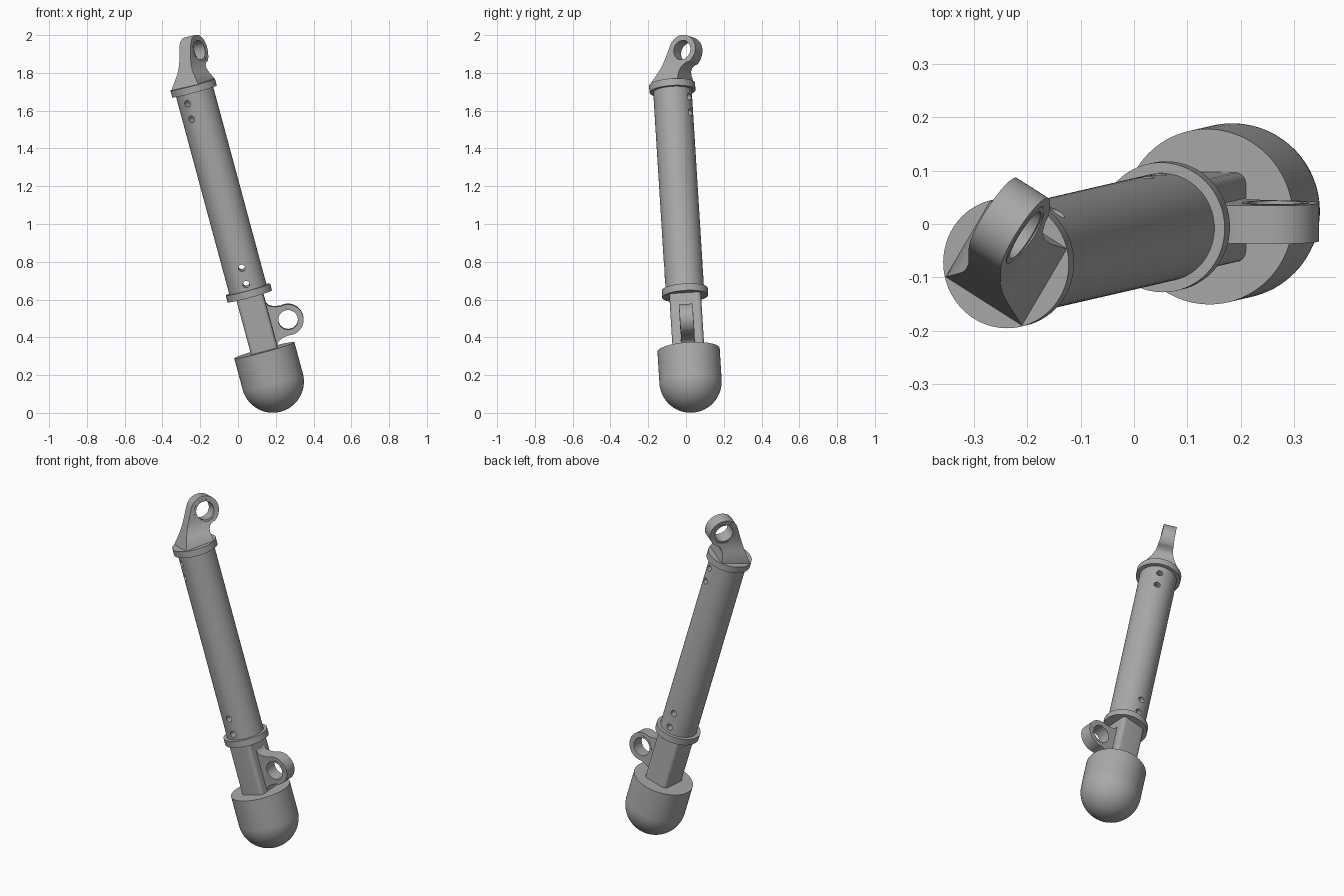
import bpy, bmesh, math
from mathutils import Matrix, Vector

cube = bpy.data.objects.get("Cube")
if cube:
    bpy.data.objects.remove(cube, do_unlink=True)

GREY = (0.4, 0.4, 0.4, 1)
mat = bpy.data.materials.new("plain grey")
mat.use_nodes = True
mat.diffuse_color = GREY
mat.node_tree.nodes["Principled BSDF"].inputs["Base Color"].default_value = GREY

# Leaning frame of the strut: origin at the centre of the round foot
axis = Vector((-0.26, -0.06, 0.964)).normalized()
side = Vector((0, 1, 0.062))
side = (side - axis * side.dot(axis)).normalized()
frame = Matrix((side.cross(axis), side, axis)).transposed().to_4x4()
frame.translation = (0.184, 0.024, 0.166)

FOOT_R, TUBE_R, COLLAR_R = 0.165, 0.102, 0.122
COLLARS = {"lower_collar": 0.468, "upper_collar": 1.594}
COLLAR_H = 0.038
EYE_R, BORE_R, SLEEVE_R, EYE_HALF = 0.082, 0.052, 0.063, 0.036
TURN = math.radians(59)          # heading of the upper eye about the axis
BASE = COLLAR_R / math.sqrt(2)   # half side of the square under the upper eye
TOP = COLLARS["upper_collar"] + COLLAR_H
LOW_EYE, HIGH_EYE = (0.164, 0.297), (0.097, 1.795)


def add(name, bm, turn=0.0):
    bmesh.ops.recalc_face_normals(bm, faces=bm.faces)
    mesh = bpy.data.meshes.new(name)
    bm.to_mesh(mesh)
    bm.free()
    mesh.materials.append(mat)
    ob = bpy.data.objects.new(name, mesh)
    bpy.context.collection.objects.link(ob)
    ob.matrix_world = frame @ Matrix.Rotation(turn, 4, 'Z')
    return ob


def select(ob):
    bpy.ops.object.select_all(action='DESELECT')
    ob.select_set(True)
    bpy.context.view_layer.objects.active = ob


def smooth(ob):
    select(ob)
    bpy.ops.object.shade_smooth_by_angle(angle=math.radians(30))


def lathe(name, profile, steps=64):
    """Spin a (radius, height) profile about the strut axis."""
    bm = bmesh.new()
    verts = [bm.verts.new((r, 0, z)) for r, z in profile]
    edges = [bm.edges.new(pair) for pair in zip(verts, verts[1:])]
    bmesh.ops.spin(bm, geom=verts + edges, cent=(0, 0, 0), axis=(0, 0, 1),
                   angle=math.tau, steps=steps)
    bmesh.ops.remove_doubles(bm, verts=bm.verts, dist=1e-5)
    return add(name, bm)


def prism(name, outline, half, turn=0.0):
    """Extrude an (across, height) outline along local y, to both sides."""
    bm = bmesh.new()
    face = bm.faces.new([bm.verts.new((a, -half, z)) for a, z in outline])
    geom = bmesh.ops.extrude_face_region(bm, geom=[face])["geom"]
    moved = [v for v in geom if isinstance(v, bmesh.types.BMVert)]
    bmesh.ops.translate(bm, verts=moved, vec=(0, 2 * half, 0))
    return add(name, bm, turn)


def arc(centre, radius, start, end, n=40):
    angles = [math.radians(start + (end - start) * i / n) for i in range(n + 1)]
    return [(centre[0] + radius * math.cos(a), centre[1] + radius * math.sin(a)) for a in angles]


def disc(centre, radius, n=40):
    return arc(centre, radius, 0, 360, n)[:-1]


def combine(ob, other, operation='DIFFERENCE'):
    mod = ob.modifiers.new(operation.lower(), 'BOOLEAN')
    mod.operation, mod.object, mod.solver = operation, other, 'EXACT'
    select(ob)
    bpy.ops.object.modifier_apply(modifier=mod.name)
    bpy.data.objects.remove(other, do_unlink=True)


# Round foot: flat top, straight wall, hemispherical bottom
foot = lathe("foot", [(0, 0.172), (FOOT_R, 0.172)] + arc((0, 0), FOOT_R, 0, -90, 20))
smooth(foot)

# Long tube with cross-drilled holes near both ends
tube = lathe("tube", [(0, 0.48), (TUBE_R, 0.48), (TUBE_R, 1.61), (0, 1.61)])
for height, turn in ((0.54, 0), (0.63, 0), (1.46, TURN - math.pi / 2), (1.545, TURN - math.pi / 2)):
    combine(tube, prism("hole_cutter", disc((0, height), 0.018, 20), 0.2, turn))
smooth(tube)

# Collars at both ends of the tube
for name, z in COLLARS.items():
    smooth(lathe(name, [(0, z), (COLLAR_R, z), (COLLAR_R, z + COLLAR_H), (0, z + COLLAR_H)]))

# Rod with rounded corners between foot and tube
bm = bmesh.new()
bmesh.ops.create_cube(bm, size=1)
bmesh.ops.scale(bm, verts=bm.verts, vec=(0.146, 0.168, 0.33))
bmesh.ops.translate(bm, verts=bm.verts, vec=(0, 0, 0.325))
upright = [e for e in bm.edges if abs(e.verts[0].co.z - e.verts[1].co.z) > 0.1]
bmesh.ops.bevel(bm, geom=upright, offset=0.02, segments=5, affect='EDGES', profile=0.5)
smooth(add("rod", bm))

# Lower eye, blended into the rod with flared roots
root = [(0.04, 0.117), (0.074, 0.117), (0.079, 0.106), (0.087, 0.097), (0.1, 0.09), (0.118, 0.084)]
upper = [(a, LOW_EYE[1] + h) for a, h in root]
lower = [(a, LOW_EYE[1] - h) for a, h in root]
low_eye = prism("lower_eye", lower + arc(LOW_EYE, EYE_R, -103, 103) + upper[::-1], EYE_HALF)
combine(low_eye, prism("bore_cutter", disc(LOW_EYE, SLEEVE_R), 0.2))
smooth(low_eye)

# Upper eye: leaning outline, narrowed from a square base to the plate
neck = [(-BASE, TOP - 0.005), (BASE, TOP - 0.005), (0.085, 1.675), (0.09, 1.695),
        (0.102, 1.711), (0.122, 1.722)]
high_eye = prism("upper_eye", neck + arc(HIGH_EYE, EYE_R, -60, 151), BASE + 0.02, TURN)
flare = [(BASE, TOP - 0.02), (BASE, TOP), (0.057, 1.688), (0.047, 1.709), (0.04, 1.733),
         (EYE_HALF, 1.765), (EYE_HALF, 2.0)]
mirrored = [(-a, z) for a, z in reversed(flare)]
combine(high_eye, prism("flare_cutter", flare + mirrored, 0.4, TURN - math.pi / 2), 'INTERSECT')
combine(high_eye, prism("bore_cutter", disc(HIGH_EYE, SLEEVE_R), 0.2, TURN))
smooth(high_eye)

# Bearing sleeves lining both eyes
for name, centre, turn in (("lower_sleeve", LOW_EYE, 0), ("upper_sleeve", HIGH_EYE, TURN)):
    sleeve = prism(name, disc(centre, SLEEVE_R), EYE_HALF + 0.001, turn)
    combine(sleeve, prism("bore_cutter", disc(centre, BORE_R), 0.2, turn))
    smooth(sleeve)
